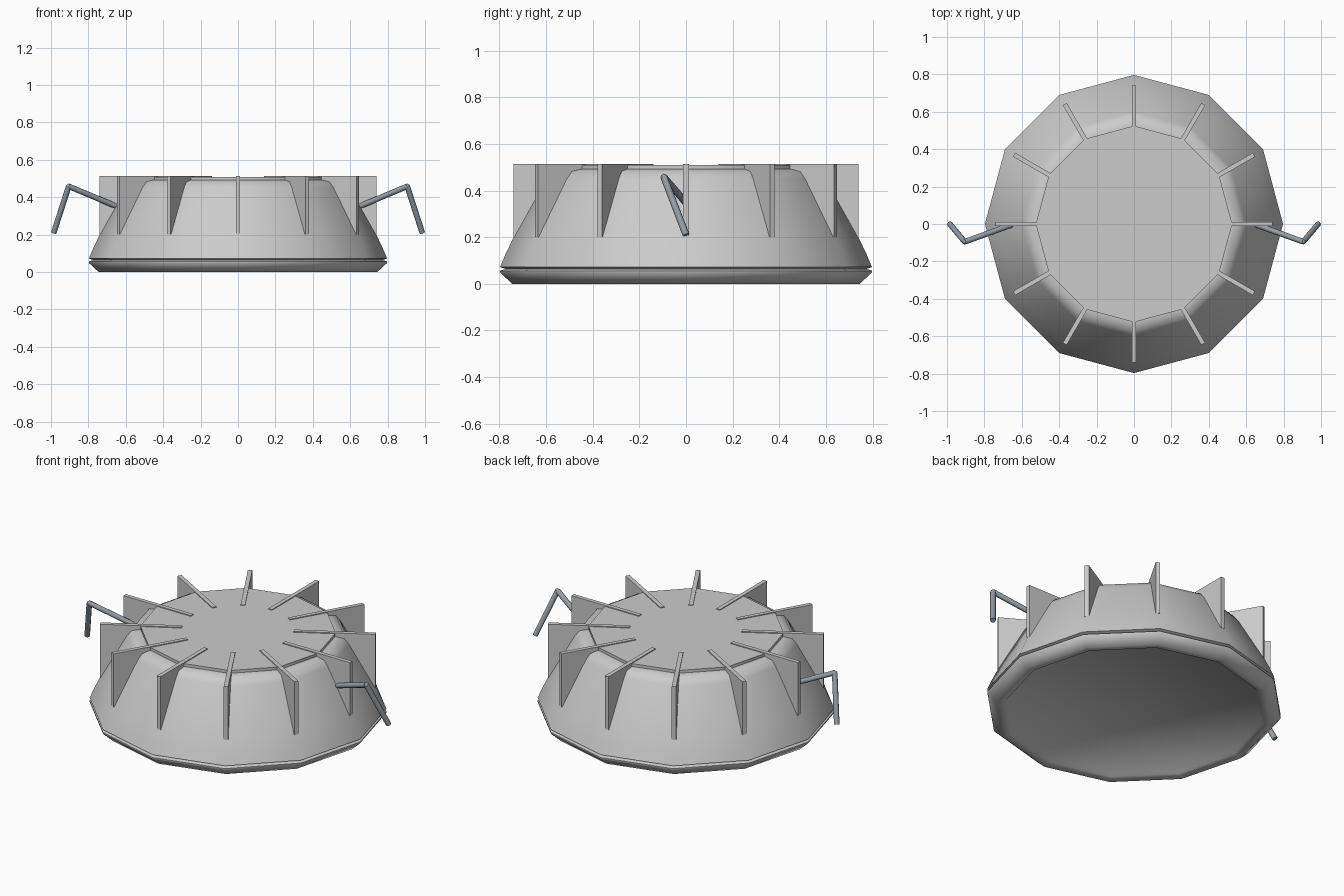
import bpy, bmesh
from math import radians, sin, cos, pi
from mathutils import Vector, Matrix

if "Cube" in bpy.data.objects:
    bpy.data.objects.remove(bpy.data.objects["Cube"])

SIDES = 12

def make_object(name, bm, smooth=None, mat=None):
    bmesh.ops.recalc_face_normals(bm, faces=bm.faces)
    mesh = bpy.data.meshes.new(name)
    bm.to_mesh(mesh)
    bm.free()
    obj = bpy.data.objects.new(name, mesh)
    bpy.context.collection.objects.link(obj)
    if mat:
        mesh.materials.append(mat)
    if smooth:
        bpy.ops.object.select_all(action='DESELECT')
        obj.select_set(True)
        bpy.context.view_layer.objects.active = obj
        bpy.ops.object.shade_smooth_by_angle(angle=radians(smooth))
    return obj

def lathe(name, profile, smooth):
    """Revolve (radius, z) points; both ends are capped."""
    bm = bmesh.new()
    rings = [[bm.verts.new((r * cos(2 * pi * i / SIDES), r * sin(2 * pi * i / SIDES), z))
              for i in range(SIDES)] for r, z in profile]
    for a, b in zip(rings, rings[1:]):
        for i in range(SIDES):
            j = (i + 1) % SIDES
            bm.faces.new((a[i], a[j], b[j], b[i]))
    bm.faces.new(rings[0])
    bm.faces.new(rings[-1])
    return make_object(name, bm, smooth)

def rod(bm, a, b, radius):
    a, b = Vector(a), Vector(b)
    d = b - a
    m = Matrix.Translation((a + b) / 2) @ d.to_track_quat('Z', 'Y').to_matrix().to_4x4()
    bmesh.ops.create_cone(bm, cap_ends=True, segments=8, radius1=radius,
                          radius2=radius, depth=d.length, matrix=m)

# tapered body with a flared foot and recessed underside
lathe("body", [(0.69, 0.02), (0.70, 0.008), (0.745, 0.0), (0.797, 0.048), (0.797, 0.056),
               (0.775, 0.064), (0.797, 0.072), (0.775, 0.125), (0.737, 0.205),
               (0.60, 0.45), (0.575, 0.482), (0.53, 0.492)], 55)

# flat lid
lathe("lid", [(0.525, 0.485), (0.525, 0.509)], 35)

# radial fins
bm = bmesh.new()
for i in range(SIDES):
    m = (Matrix.Rotation(2 * pi * i / SIDES, 4, 'Z')
         @ Matrix.Translation((0.52, 0, 0.357))
         @ Matrix.Diagonal((0.44, 0.024, 0.314, 1)))
    bmesh.ops.create_cube(bm, size=1, matrix=m)
make_object("fins", bm)

# bent side levers, mirrored left and right
steel = bpy.data.materials.new("steel")
steel.diffuse_color = (0.30, 0.35, 0.40, 1)
steel.use_nodes = True
steel.node_tree.nodes["Principled BSDF"].inputs["Base Color"].default_value = steel.diffuse_color
for side, label in ((1, "right"), (-1, "left")):
    bm = bmesh.new()
    elbow = (side * 0.905, -0.095, 0.458)
    rod(bm, (side * 0.60, 0.015, 0.33), elbow, 0.015)
    rod(bm, elbow, (side * 0.985, 0.0, 0.21), 0.015)
    bmesh.ops.create_icosphere(bm, subdivisions=1, radius=0.015,
                               matrix=Matrix.Translation(elbow))
    make_object(label + "_lever", bm, 50, steel)
